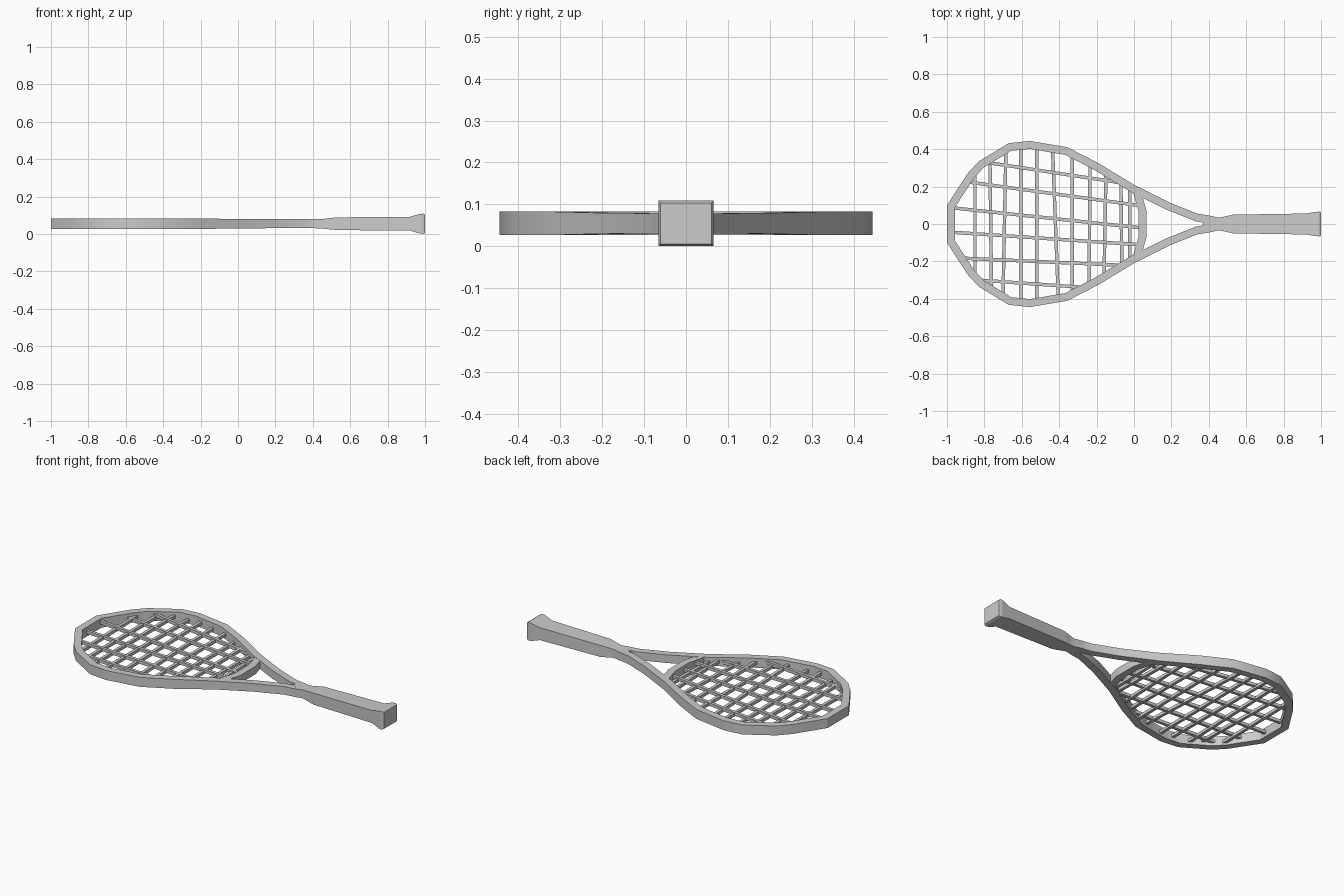
import bpy, bmesh, math
from mathutils import Vector

if "Cube" in bpy.data.objects:
    bpy.data.objects.remove(bpy.data.objects["Cube"])

ZC = 0.055


def finish(name, bm, angle=30):
    bmesh.ops.recalc_face_normals(bm, faces=bm.faces)
    me = bpy.data.meshes.new(name)
    bm.to_mesh(me)
    bm.free()
    ob = bpy.data.objects.new(name, me)
    bpy.context.collection.objects.link(ob)
    bpy.ops.object.select_all(action='DESELECT')
    bpy.context.view_layer.objects.active = ob
    ob.select_set(True)
    bpy.ops.object.shade_smooth_by_angle(angle=math.radians(angle))
    return ob


def loft(bm, sections):
    """Skin a list of four-point sections and cap both ends."""
    rings = [[bm.verts.new(p) for p in s] for s in sections]
    for r, s in zip(rings, rings[1:]):
        for i in range(4):
            j = (i + 1) % 4
            bm.faces.new((r[i], r[j], s[j], s[i]))
    bm.faces.new(rings[0])
    bm.faces.new(rings[-1])


def band(name, path, a, b):
    """Rectangular bar along (x, y, half height), mitred, from offset a to b on its right."""
    pts = [Vector(p[:2]) for p in path]
    normals = []
    for p, q in zip(pts, pts[1:]):
        d = (q - p).normalized()
        normals.append(Vector((d.y, -d.x)))
    sections = []
    for i, p in enumerate(pts):
        n0, n1 = normals[max(i - 1, 0)], normals[min(i, len(normals) - 1)]
        m = (n0 + n1) / (1 + n0.dot(n1))
        h = path[i][2]
        u, v = p + m * a, p + m * b
        sections.append([(u.x, u.y, ZC - h), (u.x, u.y, ZC + h),
                         (v.x, v.y, ZC + h), (v.x, v.y, ZC - h)])
    bm = bmesh.new()
    loft(bm, sections)
    return finish(name, bm)


# Hoop and throat arms as one mirrored outline
half = [(-1.0, 0.10, .028), (-.89, .27, .028), (-.83, .335, .028),
        (-.67, .432, .028), (-.556, .444, .028), (-.355, .41, .028),
        (-.19, .325, .028), (0, .21, .025), (.19, .115, .024),
        (.34, .055, .024), (.395, .046, .024)]
outline = [(x, -y, h) for x, y, h in reversed(half)] + half
band("frame", outline, 0, .042)

# Curved bridge closing the string bed
band("throat_bridge", [(.012, -.185, .0235), (.045, -.07, .0235),
                       (.045, .07, .0235), (.012, .185, .0235)], -.021, .021)

# Neck, grip and flared butt
profile = [(.37, .044, .0235), (.395, .047, .0238), (.45, .034, .025),
           (.49, .041, .030), (.53, .050, .034), (.92, .056, .037),
           (.97, .065, .052), (.99, .066, .054), (1.0, .061, .049)]
bm = bmesh.new()
loft(bm, [[(x, -w, ZC - h), (x, w, ZC - h), (x, w, ZC + h), (x, -w, ZC + h)]
          for x, w, h in profile])
finish("handle", bm)


def strings(name, lines, z, tilt):
    """Thin square rods between (x, y) pairs, with alternating slope."""
    bm = bmesh.new()
    for i, (x0, y0, x1, y1) in enumerate(lines):
        s = tilt if i % 2 else -tilt
        p, q = Vector((x0, y0, z - s)), Vector((x1, y1, z + s))
        d = (q - p).normalized()
        side = d.cross(Vector((0, 0, 1))).normalized() * .009
        up = side.cross(d).normalized() * .009
        loft(bm, [[c + side + up, c - side + up, c - side - up, c + side - up]
                  for c in (p, q)])
    return finish(name, bm)


# Slightly slanted lengthwise strings
strings("main_strings", [
    (-.78, .328, -.08, .222), (-.89, .225, .02, .10), (-.975, .087, .03, -.02),
    (-.975, -.044, .02, -.11), (-.91, -.183, -.08, -.22),
    (-.83, -.30, -.28, -.338)], ZC + .003, .004)

# Cross strings
strings("cross_strings", [
    (-.85, .27, -.85, -.27), (-.77, .335, -.762, -.345), (-.685, .39, -.70, -.375),
    (-.605, .405, -.605, -.405), (-.52, .405, -.52, -.405),
    (-.435, .39, -.405, -.39), (-.33, .37, -.33, -.37), (-.235, .325, -.24, -.325),
    (-.15, .27, -.16, -.275), (-.07, .225, -.065, -.225),
    (-.022, .195, -.022, -.195)], ZC - .003, .004)
